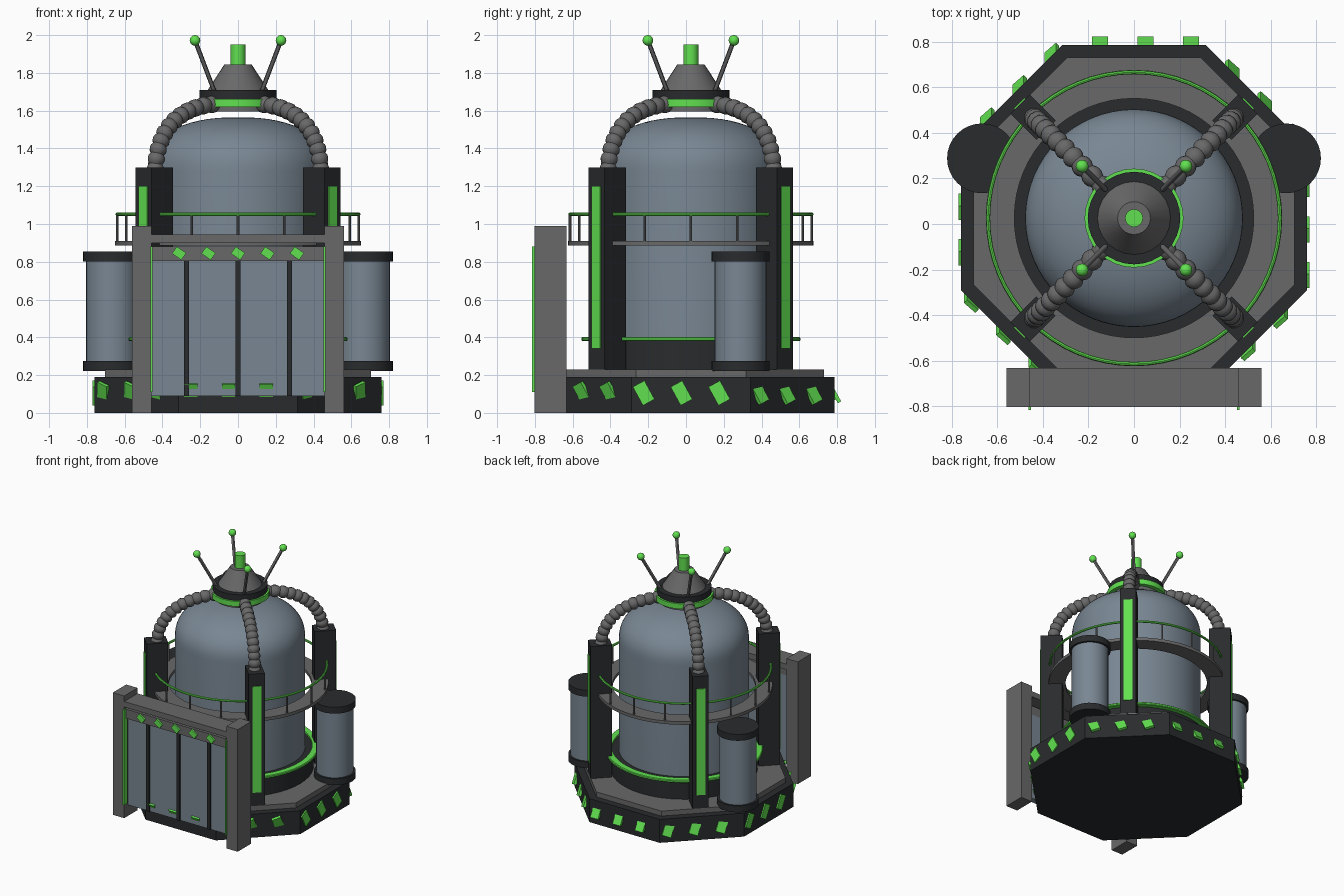
import bpy, bmesh
from math import pi, sin, cos, radians
from mathutils import Vector, Matrix

if "Cube" in bpy.data.objects:
    bpy.data.objects.remove(bpy.data.objects["Cube"])

CY = 0.026  # y of the tower axis


def mat(name, c):
    m = bpy.data.materials.new(name)
    m.diffuse_color = (*c, 1)
    m.use_nodes = True
    m.node_tree.nodes["Principled BSDF"].inputs["Base Color"].default_value = m.diffuse_color
    return m


BLACK = mat("black", (0.022, 0.024, 0.026))
GREY = mat("grey", (0.14, 0.14, 0.14))
STEEL = mat("steel", (0.19, 0.24, 0.29))
GREEN = mat("green", (0.12, 0.75, 0.08))


def add(name, bm, m, matrix=Matrix()):
    bmesh.ops.recalc_face_normals(bm, faces=bm.faces)
    me = bpy.data.meshes.new(name)
    bm.to_mesh(me)
    bm.free()
    me.materials.append(m)
    ob = bpy.data.objects.new(name, me)
    ob.matrix_world = matrix
    bpy.context.collection.objects.link(ob)
    return ob


def box(name, m, size, matrix):
    bm = bmesh.new()
    bmesh.ops.create_cube(bm, size=1)
    bmesh.ops.scale(bm, vec=size, verts=bm.verts)
    return add(name, bm, m, matrix)


def span(name, m, x, y, z):
    c = [(a + b) / 2 for a, b in (x, y, z)]
    return box(name, m, [b - a for a, b in (x, y, z)], Matrix.Translation(c))


def lathe(name, m, profile, n=48, loc=(0, CY, 0), turn=0, closed=False):
    """Revolve (radius, z) points about z; open ends are capped."""
    bm = bmesh.new()
    rings = [[bm.verts.new((r * cos(turn + 2 * pi * i / n), r * sin(turn + 2 * pi * i / n), z))
              for i in range(n)] for r, z in profile]
    pairs = list(zip(rings, rings[1:]))
    if closed:
        pairs.append((rings[-1], rings[0]))
    else:
        bm.faces.new(rings[0])
        bm.faces.new(rings[-1])
    for a, b in pairs:
        for i in range(n):
            j = (i + 1) % n
            bm.faces.new((a[i], a[j], b[j], b[i]))
    return add(name, bm, m, Matrix.Translation(loc))


def disc(name, m, r, z0, z1, n=48, loc=(0, CY, 0), turn=0):
    return lathe(name, m, [(r, z0), (r, z1)], n, loc, turn)


def rod(name, m, a, b, r, n=12):
    a, b = Vector(a), Vector(b)
    bm = bmesh.new()
    bmesh.ops.create_cone(bm, cap_ends=True, segments=n, radius1=r, radius2=r, depth=(b - a).length)
    q = (b - a).to_track_quat('Z', 'Y').to_matrix().to_4x4()
    return add(name, bm, m, Matrix.Translation((a + b) / 2) @ q)


def polar(r, ang, z):
    return Vector((r * cos(ang), CY + r * sin(ang), z))


# octagonal base
k = 1 / cos(pi / 8)
disc("base", BLACK, 0.76 * k, 0, 0.19, 8, turn=pi / 8)
disc("base_deck", GREY, 0.705 * k, 0.19, 0.23, 8, turn=pi / 8)

# tilted hazard chips on every base side
for i in range(8):
    ang = i * pi / 4
    for off in (-0.25, -0.05, 0.15):
        p = polar(0.76, ang, 0.105) + Vector((-sin(ang), cos(ang), 0)) * off
        box("base_hazard_chip", GREEN, (0.02, 0.07, 0.112),
            Matrix.Translation(p) @ Matrix.Rotation(0.5, 4, 'X') @ Matrix.Rotation(ang, 4, 'Z'))

# main tank with rounded top
disc("tank_plinth", BLACK, 0.54, 0.23, 0.385)
lathe("plinth_ring", GREEN, [(0.53, 0.38), (0.575, 0.38), (0.58, 0.385), (0.58, 0.396),
                             (0.575, 0.401), (0.53, 0.401)], 64, closed=True)
e = 2 / 2.35
dome = [(0.478 * cos(t) ** e, 1.28 + 0.285 * sin(t) ** e)
        for t in [pi / 2 * i / 16 for i in range(16)]] + [(0.01, 1.565)]
lathe("tank", STEEL, [(0.478, 0.38)] + dome, 64)

# walkway and railing
lathe("walkway", GREY, [(0.525, 0.885), (0.65, 0.885), (0.65, 0.91), (0.525, 0.91)], 64, closed=True)
lathe("handrail", GREEN, [(0.64 + 0.009 * cos(t), 1.052 + 0.009 * sin(t))
                          for t in [pi / 4 * i for i in range(8)]], 64, closed=True)
for i in range(16):
    a = i * pi / 8
    rod("rail_post", GREY, polar(0.64, a, 0.905), polar(0.64, a, 1.052), 0.007, 8)

# four diagonal columns with light strips, ribbed hoses and antennae
for i in range(4):
    a = pi / 4 + i * pi / 2
    rot = Matrix.Rotation(a, 4, 'Z')
    box("column", BLACK, (0.16, 0.12, 1.07), Matrix.Translation(polar(0.626, a, 0.765)) @ rot)
    box("column_light", GREEN, (0.02, 0.066, 0.86), Matrix.Translation(polar(0.703, a, 0.77)) @ rot)

    cu = bpy.data.curves.new("hose", 'CURVE')
    cu.dimensions = '3D'
    cu.bevel_depth = 0.047
    cu.bevel_resolution = 4
    cu.use_fill_caps = True
    cu.materials.append(GREY)
    sp = cu.splines.new('POLY')
    beads, per = 12, 4
    n = beads * per + 1
    sp.points.add(n - 1)
    for j, pt in enumerate(sp.points):
        t = j / (n - 1)
        ctrl = ((0.62, 1.26), (0.62, 1.50), (0.44, 1.625), (0.16, 1.635))
        w = ((1 - t) ** 3, 3 * t * (1 - t) ** 2, 3 * t * t * (1 - t), t ** 3)
        r = sum(wi * c[0] for wi, c in zip(w, ctrl))
        z = sum(wi * c[1] for wi, c in zip(w, ctrl))
        pt.co = (*polar(r, a, z), 1)
        pt.radius = (0.76, 0.95, 1.0, 0.95)[j % per]
    hose = bpy.data.objects.new("hose", cu)
    bpy.context.collection.objects.link(hose)

    rod("antenna", GREY, polar(0.165, a, 1.68), polar(0.322, a, 1.972), 0.012)
    bm = bmesh.new()
    bmesh.ops.create_uvsphere(bm, u_segments=16, v_segments=10, radius=0.028)
    add("antenna_tip", bm, GREEN, Matrix.Translation(polar(0.322, a, 1.972)))

# cap assembly on top
disc("cap_underside", GREY, 0.185, 1.595, 1.625, 32)
disc("cap_ring", GREEN, 0.217, 1.62, 1.662, 32)
disc("cap_collar", BLACK, 0.203, 1.66, 1.71, 32)
lathe("cap_cone", GREY, [(0.16, 1.71), (0.072, 1.845)], 24)
disc("beacon", GREEN, 0.039, 1.84, 1.95, 24)

# side canisters
for s in (-1, 1):
    loc = (0.667 * s, 0.288, 0)
    disc("canister", STEEL, 0.137, 0.26, 0.81, 32, loc)
    for z in (0.222, 0.802):
        disc("canister_cap", BLACK, 0.153, z, z + 0.052, 32, loc)

# front gate
for s in (-1, 1):
    x = sorted((0.458 * s, 0.56 * s))
    span("gate_post", GREY, x, (-0.803, -0.632), (0, 0.99))
    x = sorted((0.452 * s, 0.463 * s))
    span("gate_light", GREEN, x, (-0.815, -0.77), (0.11, 0.88))
span("gate_beam", GREY, (-0.46, 0.46), (-0.803, -0.632), (0.9, 0.945))
span("gate_header", GREY, (-0.46, 0.46), (-0.79, -0.71), (0.805, 0.88))
span("gate_panel", STEEL, (-0.46, 0.46), (-0.757, -0.71), (0.09, 0.81))
for x in (-0.273, 0, 0.273):
    span("gate_divider", BLACK, (x - 0.013, x + 0.013), (-0.768, -0.70), (0.09, 0.806))
for i in range(-2, 3):
    box("gate_hazard_chip", GREEN, (0.06, 0.02, 0.045),
        Matrix.Translation((0.156 * i, -0.793, 0.845)) @ Matrix.Rotation(radians(35), 4, 'Y'))

# turn hoses into meshes, then smooth round parts while keeping hard edges
bpy.ops.object.select_all(action='SELECT')
bpy.context.view_layer.objects.active = bpy.data.objects["base"]
bpy.ops.object.convert(target='MESH')
bpy.ops.object.select_all(action='SELECT')
bpy.ops.object.shade_smooth_by_angle(angle=radians(30))
